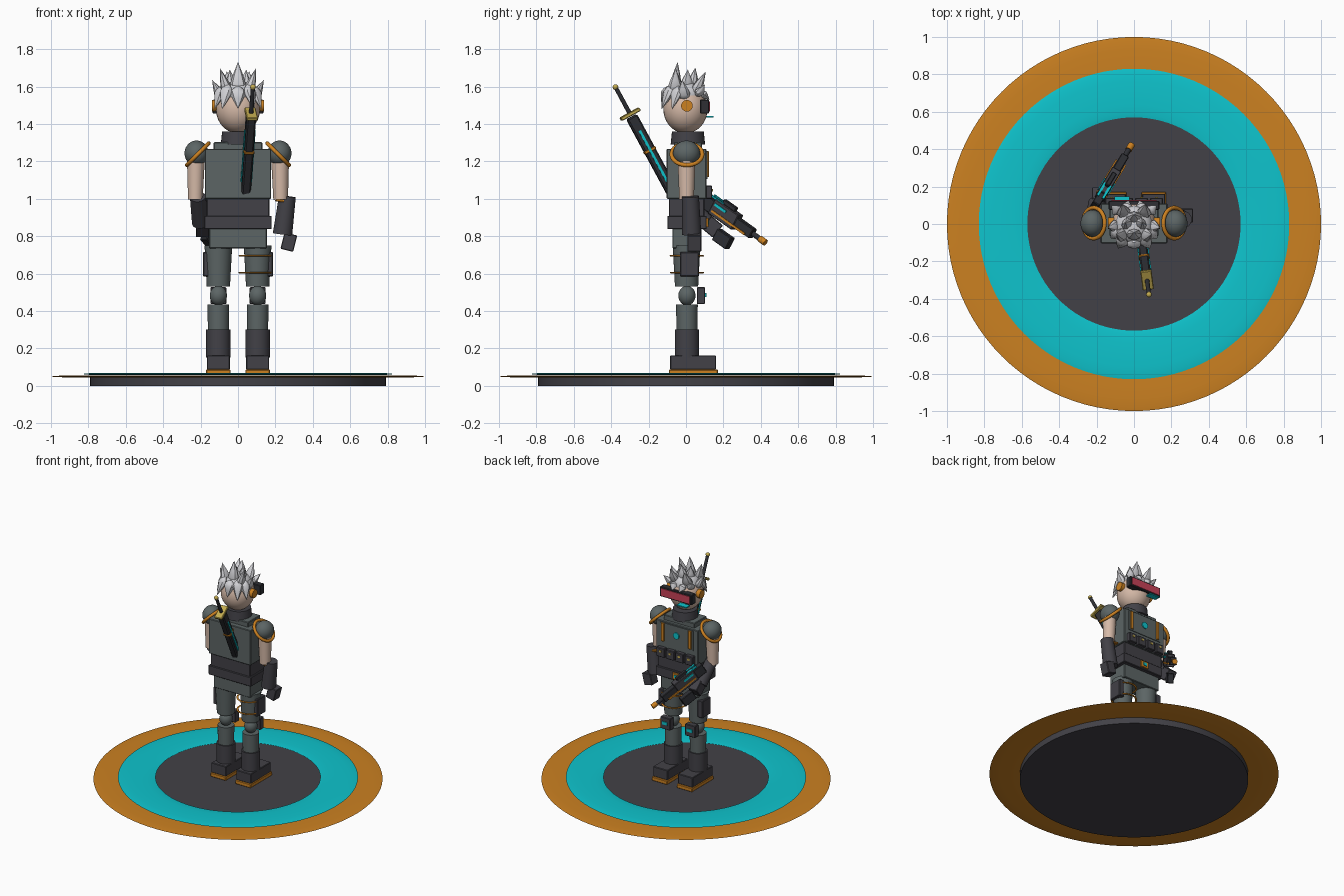
import bpy, bmesh, math
from mathutils import Vector, Matrix, Quaternion

if "Cube" in bpy.data.objects:
    bpy.data.objects.remove(bpy.data.objects["Cube"])


def colour(name, r, g, b):
    m = bpy.data.materials.new(name)
    lin = [((c / 255 + 0.055) / 1.055) ** 2.4 for c in (r, g, b)]
    m.diffuse_color = (*lin, 1)
    m.use_nodes = True
    m.node_tree.nodes["Principled BSDF"].inputs["Base Color"].default_value = m.diffuse_color
    return m


DARK = colour("charcoal", 66, 65, 71)
BLACK = colour("gunmetal", 46, 47, 52)
GREY = colour("armour_grey", 92, 101, 101)
SKIN = colour("skin", 214, 186, 168)
HAIR = colour("silver_hair", 208, 208, 212)
CYAN = colour("cyan", 14, 196, 205)
ORANGE = colour("orange", 204, 129, 33)
GOLD = colour("gold", 196, 172, 80)
RED = colour("visor_red", 200, 66, 88)


def finish(name, bm, mat, matrix, smooth=True):
    bmesh.ops.transform(bm, matrix=matrix, verts=bm.verts)
    bmesh.ops.recalc_face_normals(bm, faces=bm.faces)
    me = bpy.data.meshes.new(name)
    bm.to_mesh(me)
    bm.free()
    me.materials.append(mat)
    ob = bpy.data.objects.new(name, me)
    bpy.context.collection.objects.link(ob)
    if smooth:
        bpy.ops.object.select_all(action='DESELECT')
        ob.select_set(True)
        bpy.context.view_layer.objects.active = ob
        bpy.ops.object.shade_smooth_by_angle(angle=math.radians(40))
    return ob


def box(name, c, size, mat, rot=Quaternion(), bevel=0.004):
    bm = bmesh.new()
    bmesh.ops.create_cube(bm, size=1)
    bmesh.ops.scale(bm, vec=size, verts=bm.verts)
    if min(size) > 3 * bevel:
        bmesh.ops.bevel(bm, geom=bm.edges[:], offset=bevel, segments=1, affect='EDGES')
    return finish(name, bm, mat, Matrix.Translation(c) @ rot.to_matrix().to_4x4(), False)


def tube(name, a, b, r1, r2, mat, seg=32):
    a, b = Vector(a), Vector(b)
    d = b - a
    bm = bmesh.new()
    bmesh.ops.create_cone(bm, cap_ends=True, segments=seg, radius1=r1, radius2=r2, depth=d.length)
    q = d.to_track_quat('Z', 'Y')
    return finish(name, bm, mat, Matrix.Translation((a + b) / 2) @ q.to_matrix().to_4x4())


def ball(name, c, r, mat):
    bm = bmesh.new()
    bmesh.ops.create_uvsphere(bm, u_segments=32, v_segments=20, radius=1)
    return finish(name, bm, mat, Matrix.Translation(c) @ Matrix.Diagonal((*r, 1)))


def ring(name, c, major, minor, mat, flat=1.0, rot=Quaternion(), seg=64):
    bm = bmesh.new()
    n = 12
    rows = []
    for i in range(seg):
        t = 2 * math.pi * i / seg
        row = []
        for j in range(n):
            p = 2 * math.pi * j / n
            r = major + minor * math.cos(p)
            row.append(bm.verts.new((r * math.cos(t), r * math.sin(t), minor * flat * math.sin(p))))
        rows.append(row)
    for i in range(seg):
        u, v = rows[i], rows[(i + 1) % seg]
        for j in range(n):
            k = (j + 1) % n
            bm.faces.new((u[j], v[j], v[k], u[k]))
    return finish(name, bm, mat, Matrix.Translation(c) @ rot.to_matrix().to_4x4())


def spike(name, root, tip, r):
    # Leaf-shaped tuft: short taper at the root, long taper to the tip
    root, tip = Vector(root), Vector(tip)
    d = tip - root
    bm = bmesh.new()
    rings = []
    for f, k in ((0.0, 0.3), (0.15, 0.8), (0.32, 1.0), (0.6, 0.65), (1.0, 0.02)):
        rings.append([bm.verts.new((r * k * math.cos(i * math.pi / 4),
                                    0.75 * r * k * math.sin(i * math.pi / 4), f * d.length)) for i in range(8)])
    for u, v in zip(rings, rings[1:]):
        for i in range(8):
            bm.faces.new((u[i], u[(i + 1) % 8], v[(i + 1) % 8], v[i]))
    bm.faces.new(rings[0])
    bm.faces.new(rings[-1])
    q = d.to_track_quat('Z', 'Y')
    return finish(name, bm, HAIR, Matrix.Translation(root) @ q.to_matrix().to_4x4())


# Display base
tube("base_disc", (0, 0, 0), (0, 0, 0.056), 0.79, 0.79, DARK, 96)
ring("base_outer_ring", (0, 0, 0.05), 0.865, 0.135, ORANGE, 0.04, seg=96)
ring("base_glow_ring", (0, 0, 0.063), 0.70, 0.13, CYAN, 0.05, seg=96)

# Legs
for s, side in ((-1, "left"), (1, "right")):
    x = 0.105 * s
    box(side + "_sole", (x, 0.04, 0.072), (0.13, 0.262, 0.03), ORANGE)
    box(side + "_boot", (x, 0.038, 0.124), (0.124, 0.245, 0.076), DARK)
    tube(side + "_shin_guard", (x, 0.005, 0.15), (x, 0.005, 0.3), 0.065, 0.065, DARK)
    tube(side + "_shin", (x, 0.005, 0.29), (x, 0.005, 0.435), 0.056, 0.058, GREY)
    ball(side + "_knee", (x, 0.005, 0.482), (0.046, 0.046, 0.052), GREY)
    box(side + "_knee_pad", (x, 0.08, 0.482), (0.085, 0.045, 0.09), DARK)
    box(side + "_knee_light", (x, 0.105, 0.485), (0.045, 0.008, 0.022), CYAN)
    tube(side + "_thigh", (x, 0.003, 0.53), (x, 0.003, 0.75), 0.062, 0.074, GREY)
    box(side + "_thigh_pouch", (0.165 * s, 0.018, 0.65), (0.044, 0.10, 0.13), DARK)
for z in (0.605, 0.695):
    ring("thigh_strap", (0.095, 0.005, z), 0.085, 0.007, ORANGE, 0.6)

# Trunk
box("pelvis", (0, 0.005, 0.79), (0.31, 0.155, 0.11), GREY)
box("belt", (0, 0.005, 0.873), (0.36, 0.21, 0.072), DARK)
box("waist", (0, 0.003, 0.955), (0.335, 0.19, 0.1), DARK)
box("chest", (0, 0.003, 1.133), (0.355, 0.212, 0.266), GREY)
box("upper_chest", (0, 0.01, 1.28), (0.26, 0.15, 0.045), GREY)
tube("collar", (0, 0.01, 1.29), (0, 0.01, 1.36), 0.092, 0.085, DARK)
box("belt_buckle", (0, 0.113, 0.873), (0.065, 0.012, 0.05), ORANGE, bevel=0.002)
box("buckle_light", (0, 0.12, 0.873), (0.03, 0.008, 0.022), CYAN)
box("chest_plate", (0, 0.108, 1.18), (0.28, 0.012, 0.15), GREY)
tube("chest_light", (0, 0.11, 1.185), (0, 0.122, 1.185), 0.024, 0.024, CYAN)
for s in (-1, 1):
    box("chest_strap", (0.115 * s, 0.116, 1.185), (0.024, 0.012, 0.14), ORANGE, bevel=0.002)
for x in (-0.12, -0.04, 0.04, 0.12):
    box("chest_pouch", (x, 0.122, 1.035), (0.068, 0.035, 0.07), DARK)
    box("pouch_clasp", (x, 0.141, 1.045), (0.018, 0.006, 0.014), GOLD)

# Shoulders and upper arms
for s, side in ((-1, "left"), (1, "right")):
    ball(side + "_shoulder", (0.222 * s, 0.003, 1.243), (0.064, 0.072, 0.068), GREY)
    ring(side + "_shoulder_trim", (0.215 * s, 0.005, 1.238), 0.082, 0.011, ORANGE,
         rot=Quaternion((0, 1, 0), math.radians(45 * s)))
    tube(side + "_upper_arm", (0.225 * s, 0.003, 1.22), (0.228 * s, 0.003, 0.995), 0.048, 0.039, SKIN)

# Right forearm hanging, left forearm reaching to the grip
tilt = Quaternion((0, 1, 0), math.radians(8))
tube("right_forearm", (0.264, 0.024, 1.013), (0.238, 0.03, 0.81), 0.045, 0.052, DARK)
box("right_wrist_band", (0.232, 0.024, 0.99), (0.07, 0.085, 0.016), ORANGE, tilt)
box("right_hand", (0.272, 0.045, 0.768), (0.07, 0.075, 0.09), DARK, Quaternion((0, 1, 0), math.radians(14)))
tube("left_forearm", (-0.215, -0.005, 1.01), (-0.2, 0.11, 0.87), 0.042, 0.046, DARK)
box("left_hand", (-0.19, 0.14, 0.85), (0.07, 0.08, 0.085), DARK, Quaternion((1, 0, 0), math.radians(-40)))

# Head and headgear
ball("head", (0, -0.003, 1.48), (0.118, 0.118, 0.13), SKIN)
for s in (-1, 1):
    tube("ear_pod", (0.105 * s, 0.005, 1.497), (0.139 * s, 0.005, 1.497), 0.031, 0.031, ORANGE)
box("visor_frame", (0, 0.1, 1.493), (0.27, 0.048, 0.075), BLACK)
box("visor_lens", (0, 0.125, 1.493), (0.24, 0.008, 0.055), RED)
box("visor_display", (-0.065, 0.125, 1.438), (0.08, 0.045, 0.008), CYAN)

# Hair: upright centre row, mirrored rows, and falling side and back tufts
for root, tip in (((0, -0.06, 1.56), (0, -0.045, 1.73)), ((0, 0.03, 1.58), (0, 0.05, 1.70)),
                  ((0, -0.09, 1.60), (0, -0.13, 1.485))):
    spike("hair_centre", root, tip, 0.042)
for s in (-1, 1):
    for root, tip, r in (((0.05, -0.06, 1.55), (0.095, -0.055, 1.695), 0.04),
                         ((0.05, 0.04, 1.55), (0.06, 0.105, 1.68), 0.04),
                         ((0.085, -0.01, 1.53), (0.138, -0.02, 1.635), 0.036),
                         ((0.03, 0.0, 1.57), (0.045, 0.01, 1.69), 0.04),
                         ((0.04, 0.08, 1.57), (0.03, 0.125, 1.53), 0.03),
                         ((0.08, 0.06, 1.55), (0.12, 0.10, 1.61), 0.03),
                         ((0.055, -0.075, 1.61), (0.085, -0.13, 1.48), 0.036),
                         ((0.085, -0.04, 1.6), (0.125, -0.075, 1.48), 0.033)):
        spike("hair_tuft", (root[0] * s, *root[1:]), (tip[0] * s, *tip[1:]), r)
ball("hair_crown", (0, -0.005, 1.555), (0.098, 0.103, 0.075), HAIR)


def along(start, end):
    # Placement frame on a line: offset x is sideways, y is up, t is the distance
    a, d = Vector(start), Vector(end) - Vector(start)
    q = d.to_track_quat('Z', 'Y')
    return (lambda x, y, t: a + q @ Vector((x, y, t))), q, d.length


# Slung sword
at, q, n = along((0.08, -0.377, 1.597), (0.04, -0.07, 1.03))
ball("sword_pommel", at(0, 0, 0), (0.015, 0.015, 0.015), GOLD)
tube("sword_handle", at(0, 0, 0), at(0, 0, 0.17), 0.011, 0.012, BLACK)
box("sword_guard", at(0, 0, 0.165), (0.06, 0.115, 0.02), GOLD, q)
box("sword_sheath", at(0, 0, 0.18 + (n - 0.18) / 2), (0.05, 0.062, n - 0.18), BLACK, q, 0.008)
box("sheath_band", at(0, 0, 0.385), (0.056, 0.068, 0.018), ORANGE, q)
for s in (-1, 1):
    box("sheath_light", at(0.026 * s, 0, 0.42), (0.008, 0.014, 0.31), CYAN, q)

# Rifle held across the front
at, q, n = along((-0.21, 0.095, 1.0), (-0.012, 0.425, 0.765))
box("rifle_stock", at(0, -0.005, 0.05), (0.045, 0.075, 0.1), BLACK, q)
box("rifle_body", at(0, 0, 0.16), (0.055, 0.09, 0.17), DARK, q)
box("rifle_handguard", at(0, 0, 0.295), (0.044, 0.056, 0.13), BLACK, q)
tube("rifle_barrel", at(0, 0, 0.34), at(0, 0, n - 0.03), 0.014, 0.014, BLACK)
tube("rifle_muzzle", at(0, 0, n - 0.04), at(0, 0, n), 0.018, 0.018, ORANGE)
box("rifle_sight", at(0, 0.055, 0.16), (0.026, 0.026, 0.09), BLACK, q)
box("rifle_magazine", (-0.155, 0.2, 0.785), (0.045, 0.07, 0.1), BLACK, q)
for s in (-1, 1):
    box("rifle_trim", at(0.028 * s, -0.02, 0.21), (0.008, 0.012, 0.24), ORANGE, q)
    box("rifle_light", at(0.016 * s, 0.045, 0.085), (0.014, 0.009, 0.09), CYAN, q)
    box("rifle_side_light", at(0.029 * s, 0.02, 0.13), (0.008, 0.014, 0.08), CYAN, q)
